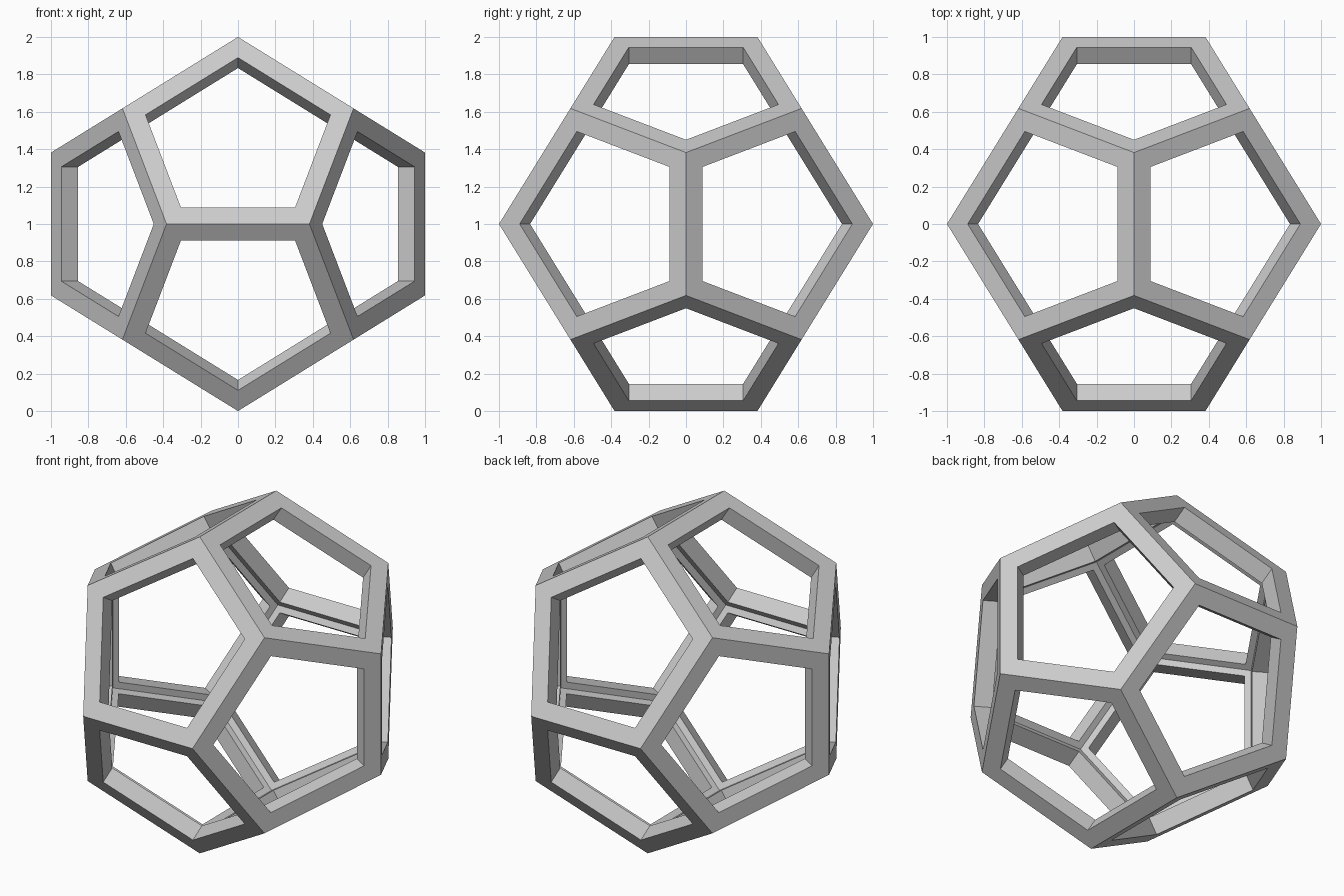
import bpy, bmesh
from mathutils import Vector

if "Cube" in bpy.data.objects:
    bpy.data.objects.remove(bpy.data.objects["Cube"])

C = (5 ** 0.5 - 1) / 2        # 0.618
A = C * C                     # 0.382
HOLE = 0.8                    # opening size relative to each pentagon
T = 0.106                     # wall depth
CENTRE = Vector((0, 0, 1))

# Solid dodecahedron: hull of its 20 corners, merged to pentagons
solid = bmesh.new()
S = (-1, 1)
for a in S:
    for b in S:
        for p in ((0, a * A, b), (a, 0, b * A), (a * A, b, 0)):
            solid.verts.new(p)
        for c in S:
            solid.verts.new((a * C, b * C, c * C))
bmesh.ops.convex_hull(solid, input=solid.verts[:])
bmesh.ops.dissolve_limit(solid, angle_limit=0.05,
                         verts=solid.verts[:], edges=solid.edges[:])
solid.normal_update()

# Frame: outer rim, opening wall and inner rim for every pentagon
frame = bmesh.new()
for f in solid.faces:
    mid = sum((v.co for v in f.verts), Vector()) / len(f.verts)
    n = mid.normalized()
    shrink = (mid.length - T) / mid.length
    pts = [v.co.copy() for v in f.verts]
    if f.normal.dot(n) < 0:
        pts.reverse()
    hole = [mid + (p - mid) * HOLE for p in pts]
    rings = [pts, hole, [h - n * T for h in hole], [p * shrink for p in pts]]
    rings = [[frame.verts.new(p + CENTRE) for p in r] for r in rings]
    for r0, r1 in zip(rings, rings[1:]):
        for i in range(len(pts)):
            j = (i + 1) % len(pts)
            frame.faces.new((r0[i], r0[j], r1[j], r1[i]))
bmesh.ops.remove_doubles(frame, verts=frame.verts[:], dist=1e-4)
bmesh.ops.recalc_face_normals(frame, faces=frame.faces[:])

mesh = bpy.data.meshes.new("dodecahedron_frame")
frame.to_mesh(mesh)
solid.free()
frame.free()
obj = bpy.data.objects.new("dodecahedron_frame", mesh)
bpy.context.collection.objects.link(obj)
